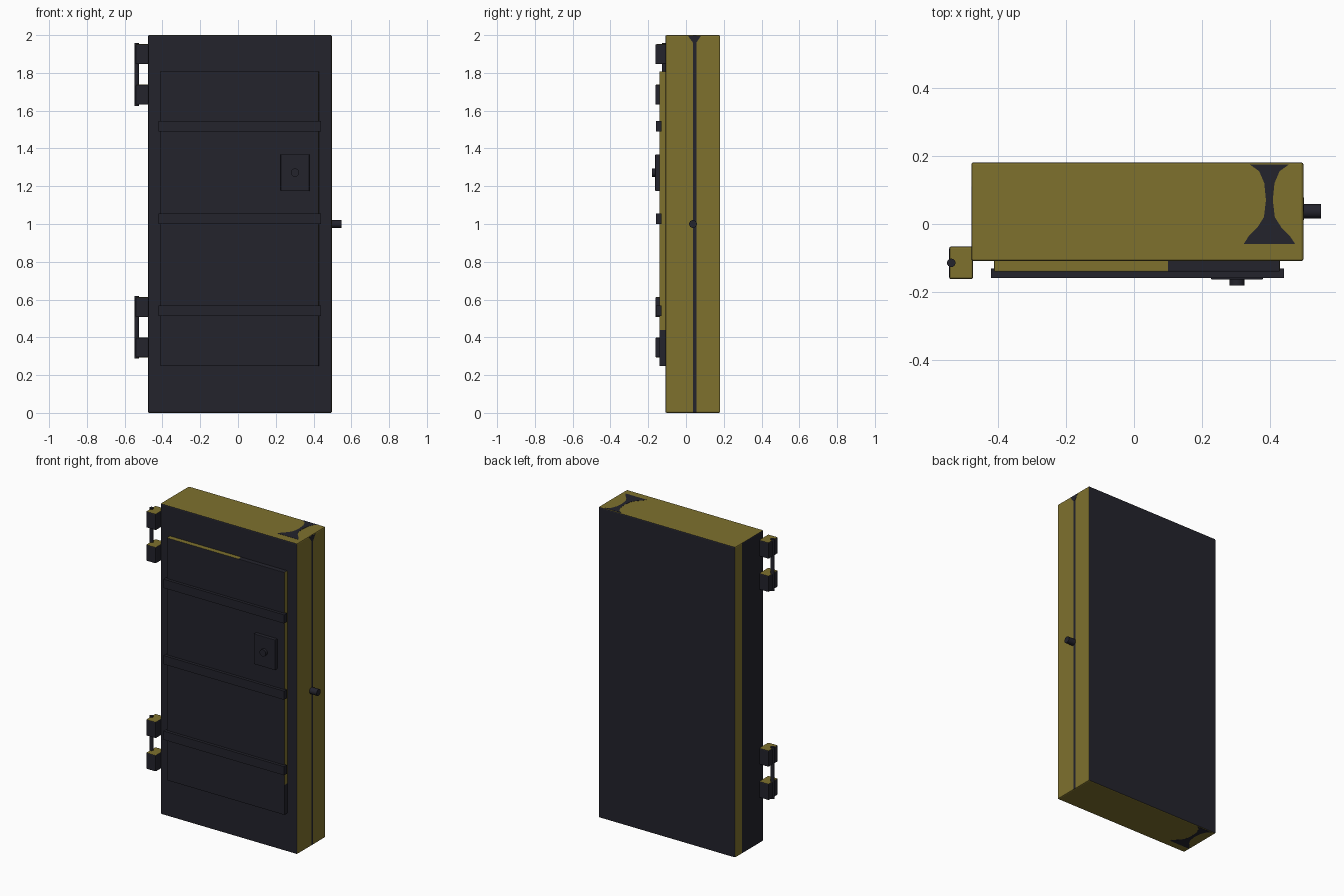
import bpy, bmesh, math
from mathutils import Vector, Matrix

if "Cube" in bpy.data.objects:
    bpy.data.objects.remove(bpy.data.objects["Cube"])


def material(name, rgb):
    m = bpy.data.materials.new(name)
    m.diffuse_color = (*rgb, 1)
    m.use_nodes = True
    m.node_tree.nodes["Principled BSDF"].inputs["Base Color"].default_value = m.diffuse_color
    return m


DARK = material("dark steel", (0.0168, 0.0168, 0.0255))
OLIVE = material("olive brass", (0.210, 0.165, 0.027))


def finish(name, bm, rule=None):
    """Make the object; rule(normal, centre) returns True where the face is olive."""
    bmesh.ops.recalc_face_normals(bm, faces=bm.faces)
    bm.normal_update()
    for f in bm.faces:
        f.material_index = int(bool(rule and rule(f.normal, f.calc_center_median())))
    me = bpy.data.meshes.new(name)
    bm.to_mesh(me)
    bm.free()
    me.materials.append(DARK)
    me.materials.append(OLIVE)
    ob = bpy.data.objects.new(name, me)
    bpy.context.collection.objects.link(ob)
    return ob


def box(name, lo, hi, bevel=0.0, cuts=(), rule=None):
    """Bevelled box; cuts are (axis, position) splits used for colour borders."""
    bm = bmesh.new()
    lo, hi = Vector(lo), Vector(hi)
    bmesh.ops.create_cube(bm, size=1, matrix=Matrix.Translation((lo + hi) / 2)
                          @ Matrix.Diagonal((*(hi - lo), 1)))
    if bevel:
        bmesh.ops.bevel(bm, geom=bm.edges[:], offset=bevel, segments=2,
                        profile=0.5, affect='EDGES')
    for axis, pos in cuts:
        co, no = Vector(), Vector()
        co[axis], no[axis] = pos, 1
        bmesh.ops.bisect_plane(bm, geom=bm.verts[:] + bm.edges[:] + bm.faces[:],
                               plane_co=co, plane_no=no)
    return finish(name, bm, rule)


def cylinder(name, centre, radius, length, axis, sides=16):
    rot = {'x': Matrix.Rotation(math.pi / 2, 4, 'Y'),
           'y': Matrix.Rotation(math.pi / 2, 4, 'X'),
           'z': Matrix.Identity(4)}[axis]
    bm = bmesh.new()
    bmesh.ops.create_cone(bm, cap_ends=True, segments=sides, radius1=radius,
                          radius2=radius, depth=length,
                          matrix=Matrix.Translation(centre) @ rot)
    for f in bm.faces:
        f.smooth = len(f.verts) == 4
    ob = finish(name, bm)
    for e in ob.data.edges:
        a, b = (ob.data.vertices[i].co for i in e.vertices)
        e.use_edge_sharp = abs((a - b)['xyz'.index(axis)]) < 1e-5
    return ob


def plate(name, points, thickness):
    bm = bmesh.new()
    face = bm.faces.new([bm.verts.new(p) for p in points])
    ext = bmesh.ops.extrude_face_region(bm, geom=[face])
    bmesh.ops.translate(bm, vec=thickness,
                        verts=[v for v in ext['geom'] if isinstance(v, bmesh.types.BMVert)])
    return finish(name, bm)


# main slab: dark front and back, olive sides, mostly dark hinge side
def slab_rule(n, c):
    if abs(n.y) > 0.75:
        return False
    if n.x < -0.6:
        return c.y > 0.11
    if n.x > 0.6:
        return not 0.037 < c.y < 0.055
    return True


box("door_slab", (-0.477, -0.109, 0), (0.497, 0.181, 2), 0.007,
    [(1, 0.037), (1, 0.055), (1, 0.11)], slab_rule)

# dark wear marks on the top and bottom ends and the latch side
half = [(0.175, 0.058), (0.155, 0.03), (0.12, 0.015), (0.07, 0.010),
        (0.02, 0.016), (-0.01, 0.035), (-0.035, 0.06), (-0.058, 0.075)]
outline = [(0.397 + w, y) for y, w in half] + [(0.397 - w, y) for y, w in reversed(half)]
plate("top_wear_mark", [(x, y, 1.9995) for x, y in outline], (0, 0, 0.0015))
plate("bottom_wear_mark", [(-x, y, 0.0005) for x, y in outline], (0, 0, -0.0005 - 0.0005))
plate("side_wear_mark", [(0.4965, y, z) for y, z in
                         [(0.012, 1.994), (0.037, 1.96), (0.055, 1.96), (0.078, 1.994)]],
      (0.0015, 0, 0))


# raised front panel with part olive, part dark edges
def panel_rule(n, c):
    if abs(n.y) > 0.6:
        return False
    if n.z > 0.6:
        return c.x < 0.1
    if abs(n.x) > 0.6:
        return c.z > 0.44
    return True


box("front_panel", (-0.41, -0.140, 0.247), (0.428, -0.10, 1.808), 0.003,
    [(0, 0.1), (2, 0.44)], panel_rule)

# three cross straps
for i, z in enumerate((0.541, 1.027, 1.518)):
    box(f"cross_strap_{i + 1}", (-0.42, -0.159, z - 0.028), (0.44, -0.131, z + 0.028))

# lock plate and knob
box("lock_plate", (0.226, -0.163, 1.174), (0.378, -0.135, 1.369), 0.003)
cylinder("lock_knob", (0.302, -0.168, 1.272), 0.022, 0.026, 'y')

# latch pin on the right side
cylinder("latch_pin", (0.518, 0.037, 1.0), 0.021, 0.06, 'x')

# two hinges, each with two knuckles and a rod
for label, z in (("upper", 1.792), ("lower", 0.453)):
    for part, dz in (("top", 0.107), ("bottom", -0.107)):
        box(f"{label}_hinge_{part}_knuckle", (-0.542, -0.162, z + dz - 0.053),
            (-0.472, -0.066, z + dz + 0.053), 0.006,
            rule=lambda n, c: abs(n.z) > 0.75)
    cylinder(f"{label}_hinge_rod", (-0.536, -0.114, z), 0.0125, 0.332, 'z')
